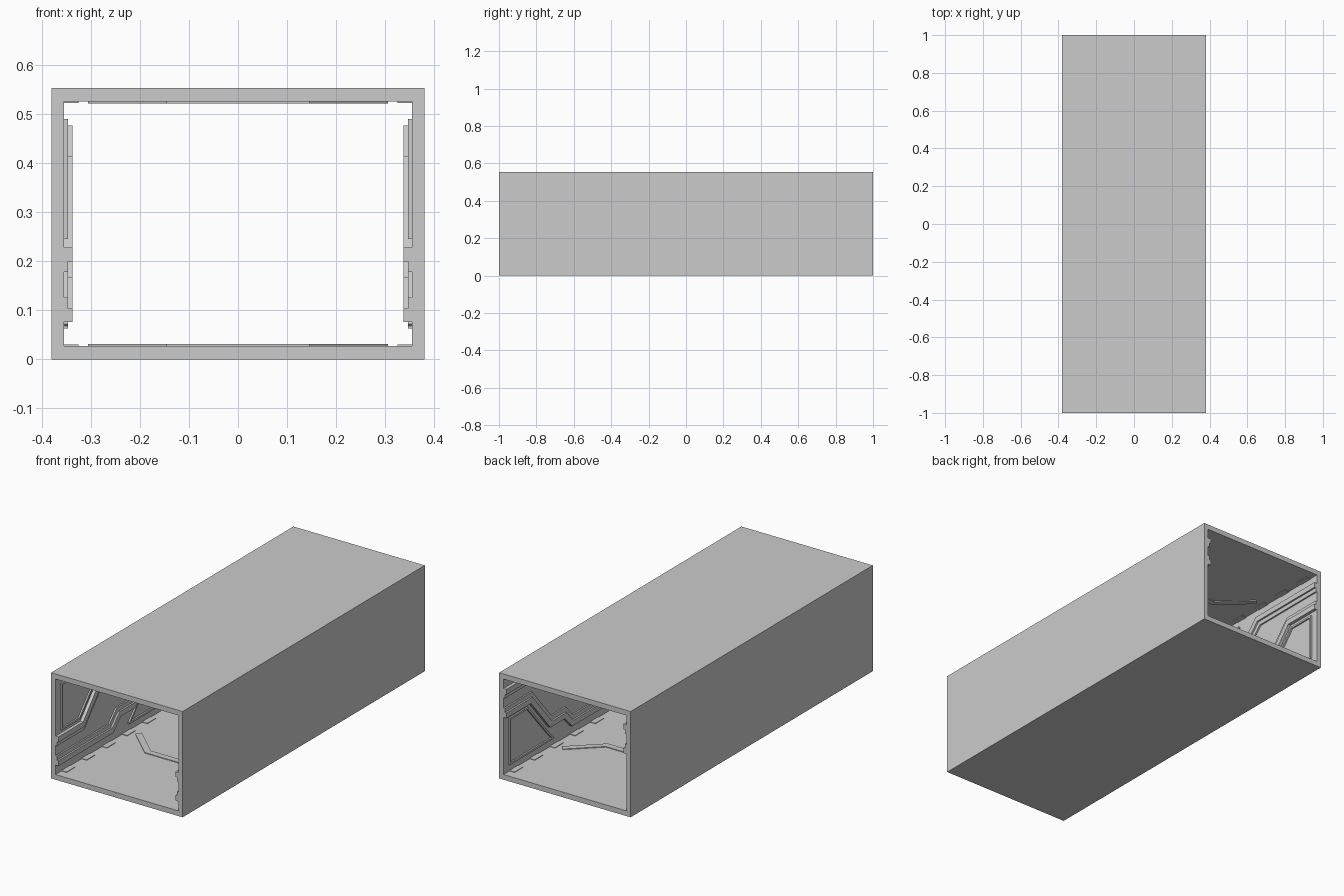
import bpy, bmesh
from mathutils import Vector

if "Cube" in bpy.data.objects:
    bpy.data.objects.remove(bpy.data.objects["Cube"])

W, H, FLOOR, CEIL, WALL = 0.38, 0.553, 0.027, 0.526, 0.355


def finish(name, bm):
    bmesh.ops.recalc_face_normals(bm, faces=bm.faces)
    me = bpy.data.meshes.new(name)
    bm.to_mesh(me)
    bm.free()
    ob = bpy.data.objects.new(name, me)
    bpy.context.collection.objects.link(ob)
    return ob


def offset(path, d):
    # mitred sideways copy of an open 2D path
    pts = [Vector(p) for p in path]
    dirs = [(b - a).normalized() for a, b in zip(pts, pts[1:])]
    nor = [Vector((-q.y, q.x)) for q in dirs]
    out = []
    for i, p in enumerate(pts):
        a, b = nor[max(i - 1, 0)], nor[min(i, len(nor) - 1)]
        m = (a + b).normalized()
        out.append(p + m * (d / m.dot(a)))
    return out


def strip(bm, path, o1, o2, lo, hi, place):
    # solid band between two offsets of a path, from depth lo to hi
    A, B = offset(path, o1), offset(path, o2)
    rings = []
    for a, b in zip(A, B):
        rings.append([bm.verts.new(place(p, h)) for p, h in
                      ((a, lo), (b, lo), (b, hi), (a, hi))])
    for r, s in zip(rings, rings[1:]):
        for k in range(4):
            bm.faces.new((r[k], r[(k + 1) % 4], s[(k + 1) % 4], s[k]))
    bm.faces.new(rings[0])
    bm.faces.new(rings[-1])


def half_turn(path):
    return [(1 - t, H - z) for t, z in reversed(path)]


# corridor shell: rectangular tube
bm = bmesh.new()
rings = []
for y in (-1, 1):
    for w, a, b in ((W, 0, H), (WALL, FLOOR, CEIL)):
        rings.append([bm.verts.new((x, y, z)) for x, z in
                      ((-w, a), (w, a), (w, b), (-w, b))])
fo, fi, bo, bi = rings
for p, q in ((fo, fi), (bo, bi), (fo, bo), (fi, bi)):
    for k in range(4):
        n = (k + 1) % 4
        bm.faces.new((p[k], p[n], q[n], q[k]))
finish("corridor_shell", bm)

# stepped rail paths along one wall module (distance, height)
upper = [(0, .214), (.21, .214), (.37, .40), (.49, .40), (.55, .463), (1, .463)]
lower = half_turn(upper)
# panel frame outline in the upper corner, and its turned twin
frame = [(.40, .485), (.045, .485), (.045, .25), (.19, .25), (.365, .45), (.40, .485)]
floor_band = [(-.295, .60), (-.14, .455), (.14, .455), (.295, .60)]

for n, y0 in enumerate((-1, 0)):
    for side, s in (("left", -1), ("right", 1)):
        def on_wall(p, x):
            return (s * x, y0 + p[0], p[1])
        # raised rails with a lower step on their inner edge
        bm = bmesh.new()
        strip(bm, upper, -.014, .014, WALL + .005, .338, on_wall)
        strip(bm, upper, -.036, -.014, WALL + .005, .347, on_wall)
        strip(bm, lower, -.014, .014, WALL + .005, .338, on_wall)
        strip(bm, lower, .014, .036, WALL + .005, .347, on_wall)
        finish(f"{side}_wall_rails_{n}", bm)
        # panel frames
        bm = bmesh.new()
        for path in (frame, half_turn(frame)):
            strip(bm, path, -.005, .005, WALL + .005, .347, on_wall)
        finish(f"{side}_panel_frames_{n}", bm)
        # flat tabs along the floor and ceiling edges
        bm = bmesh.new()
        for k in range(6):
            t = (k + .5) / 6
            for lo, hi in ((FLOOR - .005, FLOOR + .003), (CEIL + .005, CEIL - .003)):
                strip(bm, [(.325, t), (WALL + .005, t)], -.035, .035, lo, hi,
                      lambda p, h: (s * p[0], y0 + p[1], h))
        finish(f"{side}_edge_tabs_{n}", bm)
    # bent bands across floor and ceiling
    for name, lo, hi in (("floor_band", FLOOR - .005, FLOOR + .004),
                         ("ceiling_band", CEIL + .005, CEIL - .004)):
        bm = bmesh.new()
        strip(bm, floor_band, -.016, .016, lo, hi,
              lambda p, h: (p[0], y0 + p[1], h))
        finish(f"{name}_{n}", bm)
